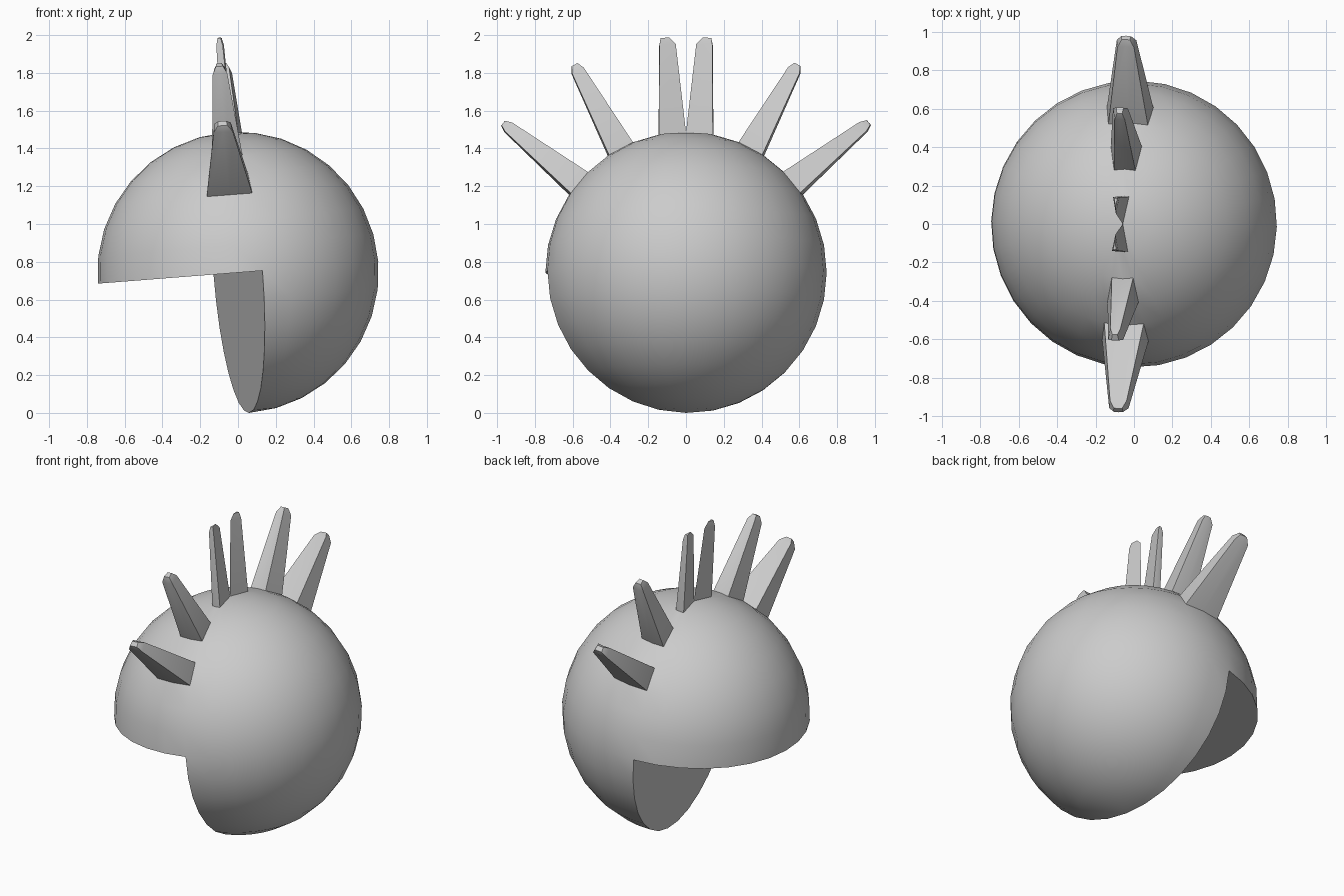
import bpy, bmesh
from math import sin, cos, radians
from mathutils import Vector, Matrix

if "Cube" in bpy.data.objects:
    bpy.data.objects.remove(bpy.data.objects["Cube"])

R = 0.745
STEP = radians(11.25)          # one segment / one ring of the ball

bm = bmesh.new()
bmesh.ops.create_uvsphere(bm, u_segments=32, v_segments=16, radius=R)


def add_spike(ring, side, base_scale):
    """Pull two neighbouring ball faces out into a tapered, blunt spike."""
    mid = (ring + 0.5) * STEP
    axis = Vector((0, side * sin(mid), cos(mid)))
    want = [axis + Vector((s * sin(mid) * STEP / 2, 0, 0)) for s in (-1, 1)]
    faces = [max(bm.faces, key=lambda f: f.calc_center_median().normalized().dot(w.normalized()))
             for w in want]
    verts = {v for f in faces for v in f.verts}
    offsets_centre = sum((v.co for v in verts), Vector()) / len(verts)
    centre = offsets_centre.copy()
    prev = 1.0
    for dist, scale in ((1.215, base_scale), (1.252, base_scale * 0.5)):
        new = bmesh.ops.extrude_face_region(bm, geom=faces)["geom"]
        bmesh.ops.delete(bm, geom=[f for f in faces if f.is_valid], context='FACES')
        faces = [g for g in new if isinstance(g, bmesh.types.BMFace)]
        target = axis * dist
        for v in {v for f in faces for v in f.verts}:
            v.co = target + (v.co - centre) * (scale / prev)
        centre, prev = target, scale


# crest: three spikes mirrored front and back
for ring, scale in ((0, 0.6), (2, 0.48), (4, 0.42)):
    for side in (-1, 1):
        add_spike(ring, side, scale)

# open mouth: remove one lower quarter of the ball
n = Vector((-cos(STEP), -sin(STEP), 0))
gone = [f for f in bm.faces
        if f.calc_center_median().z < 0 and f.calc_center_median().dot(n) > 0]
bmesh.ops.delete(bm, geom=gone, context='FACES')

# flat half discs: roof of the mouth and inner face of the jaw
rim = {v for e in bm.edges if e.is_boundary for v in e.verts}
along = Vector((-sin(STEP), cos(STEP), 0))
roof = sorted((v for v in rim if abs(v.co.z) < 1e-4), key=lambda v: v.co.dot(along))
jaw = sorted((v for v in rim if abs(v.co.dot(n)) < 1e-4), key=lambda v: v.co.dot(along))
bm.faces.new(roof)
bm.faces.new(jaw)
bmesh.ops.recalc_face_normals(bm, faces=bm.faces)

# slight turn and tilt, then stand on the ground
bm.transform(Matrix.Rotation(radians(-4.5), 4, 'Y') @ Matrix.Rotation(radians(-1.2), 4, 'Z'))
low = min(v.co.z for v in bm.verts)
bm.transform(Matrix.Translation((0, 0, -low)))

mesh = bpy.data.meshes.new("crested_ball")
bm.to_mesh(mesh)
bm.free()
ball = bpy.data.objects.new("crested_ball", mesh)
bpy.context.collection.objects.link(ball)
bpy.context.view_layer.objects.active = ball
ball.select_set(True)
bpy.ops.object.shade_smooth_by_angle(angle=radians(25))
